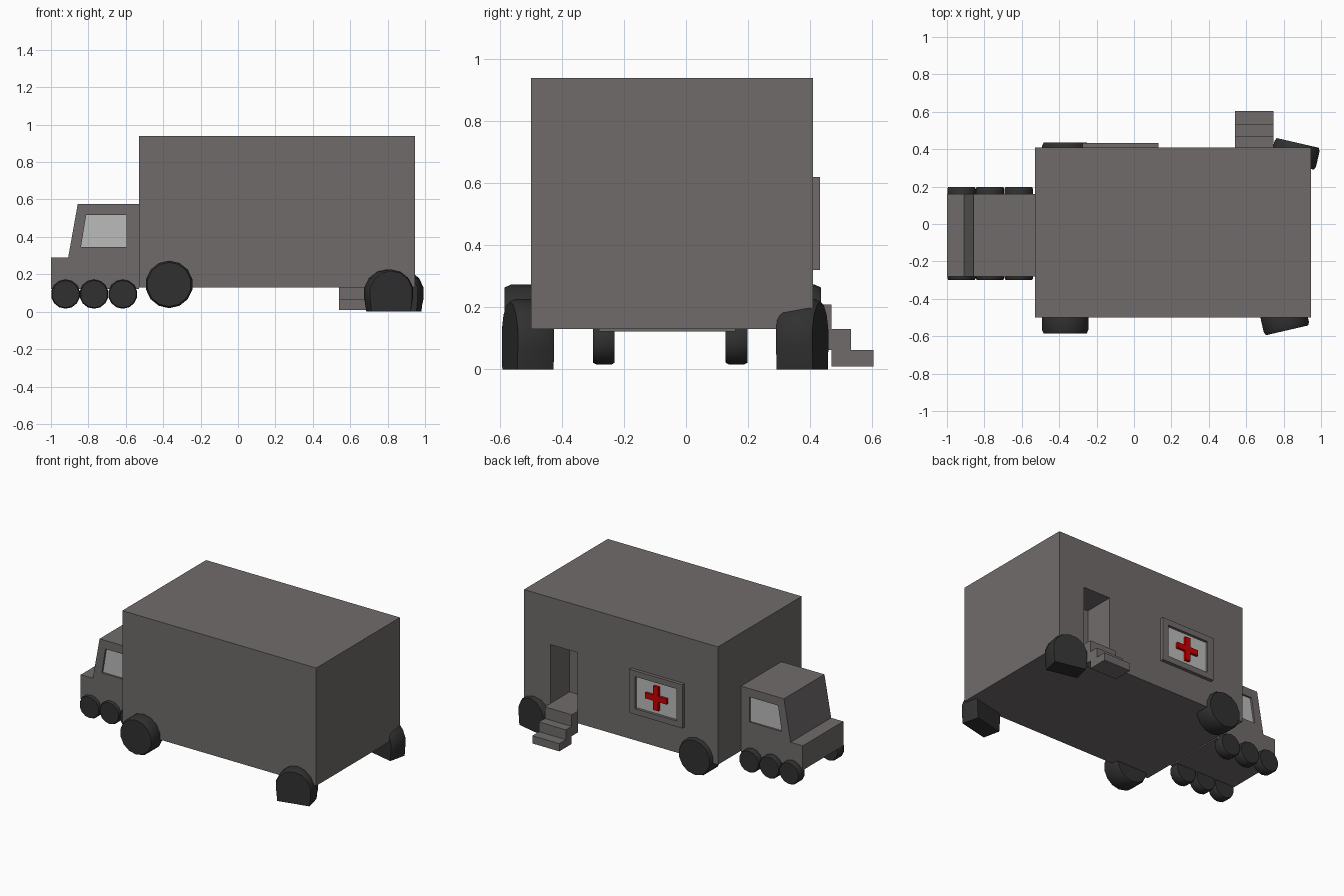
import bpy, bmesh, math
from mathutils import Matrix

if "Cube" in bpy.data.objects:
    bpy.data.objects.remove(bpy.data.objects["Cube"])


def material(name, rgb):
    m = bpy.data.materials.new(name)
    m.diffuse_color = (*rgb, 1)
    m.use_nodes = True
    m.node_tree.nodes["Principled BSDF"].inputs["Base Color"].default_value = m.diffuse_color
    return m


BODY = material("warm_grey", (0.16, 0.148, 0.145))
RUBBER = material("rubber", (0.03, 0.03, 0.03))
GLASS = material("pale_glass", (0.5, 0.5, 0.5))
RED = material("red", (0.6, 0.0, 0.0))


def finish(name, bm, mat):
    bmesh.ops.recalc_face_normals(bm, faces=bm.faces)
    me = bpy.data.meshes.new(name)
    bm.to_mesh(me)
    bm.free()
    ob = bpy.data.objects.new(name, me)
    bpy.context.collection.objects.link(ob)
    me.materials.append(mat)
    return ob


def prism(name, profile, y0, y1, mat=BODY):
    """Extrude an x-z profile along y."""
    bm = bmesh.new()
    face = bm.faces.new([bm.verts.new((x, y0, z)) for x, z in profile])
    ext = bmesh.ops.extrude_face_region(bm, geom=[face])["geom"]
    verts = [v for v in ext if isinstance(v, bmesh.types.BMVert)]
    bmesh.ops.translate(bm, verts=verts, vec=(0, y1 - y0, 0))
    return finish(name, bm, mat)


def box(name, x0, x1, y0, y1, z0, z1, mat=BODY):
    return prism(name, [(x0, z0), (x1, z0), (x1, z1), (x0, z1)], y0, y1, mat)


def cut(target, cutter):
    cutter.hide_render = True
    mod = target.modifiers.new("cut", "BOOLEAN")
    mod.object = cutter
    mod.solver = "EXACT"
    bpy.context.view_layer.objects.active = target
    bpy.ops.object.modifier_apply(modifier=mod.name)
    bpy.data.objects.remove(cutter)


def wheel(name, x, y, z, r, width, turn=0, flat=False, sides=14):
    """Chamfered wheel along y; a flat one has its lower rim pressed to the ground."""
    bm = bmesh.new()
    h, c = width / 2, width * 0.14
    rings = []
    for yy, rr in ((-h, r * .93), (-h + c, r), (h - c, r), (h, r * .93)):
        ring = []
        for i in range(sides):
            a = 2 * math.pi * (i + .5) / sides
            px, pz = rr * math.cos(a), rr * math.sin(a)
            if flat and pz < -0.07:
                pz = -z
                px = math.copysign(min(abs(px) * 1.35, 0.108), px)
            ring.append(bm.verts.new((px, yy, pz)))
        rings.append(ring)
    for a, b in zip(rings, rings[1:]):
        for i in range(sides):
            j = (i + 1) % sides
            bm.faces.new((a[i], a[j], b[j], b[i]))
    bm.faces.new(rings[0])
    bm.faces.new(rings[-1])
    bm.transform(Matrix.Translation((x, y, z)) @ Matrix.Rotation(math.radians(turn), 4, "Z"))
    ob = finish(name, bm, RUBBER)
    bpy.ops.object.select_all(action="DESELECT")
    ob.select_set(True)
    bpy.context.view_layer.objects.active = ob
    bpy.ops.object.shade_smooth_by_angle(angle=math.radians(30))
    return ob


# Cargo body with recessed doorway in the back side
cargo = box("cargo_body", -0.53, 0.945, -0.50, 0.41, 0.13, 0.94)
cut(cargo, box("door_cutter", 0.54, 0.745, 0.20, 0.5, 0.21, 0.615))

# Steps up to the doorway
for i, (y0, y1, z0, z1) in enumerate(((.47, .605, .01, .063), (.40, .533, .063, .13), (.40, .47, .13, .21))):
    box(f"step_{i + 1}", 0.54, 0.745, y0, y1, z0, z1)

# Framed sign with a cross
frame = box("sign_frame", -0.275, 0.13, 0.40, 0.433, 0.32, 0.62)
cut(frame, box("sign_cutter", -0.23, 0.085, 0.413, 0.5, 0.36, 0.58))
box("sign_panel", -0.23, 0.085, 0.405, 0.415, 0.36, 0.58, GLASS)
cx, cz, a, t = -0.072, 0.47, 0.082, 0.019
prism("cross", [(cx + u, cz + v) for u, v in (
    (-t, -a), (t, -a), (t, -t), (a, -t), (a, t), (t, t),
    (t, a), (-t, a), (-t, t), (-a, t), (-a, -t), (-t, -t))], 0.41, 0.432, RED)

# Cab with a sloped windscreen and inset side windows
cab = prism("cab", [(-1, .122), (-.53, .122), (-.53, .575), (-.857, .575), (-.908, .29), (-1, .29)], -0.28, 0.16)
window = [(-.84, .345), (-.595, .345), (-.595, .517), (-.812, .517)]
for side, y_out, s in (("front", -0.28, 1), ("back", 0.16, -1)):
    cut(cab, prism("window_cutter", window, y_out - s * .05, y_out + s * .015))
    prism(f"{side}_window", window, y_out + s * .013, y_out + s * .02, GLASS)

# Three small cab wheels on each side
for side, y in (("front", -0.265), ("back", 0.163)):
    for i, x in enumerate((-0.922, -0.77, -0.616)):
        wheel(f"{side}_cab_wheel_{i + 1}", x, y, 0.094, 0.078, 0.07)

# Large cargo wheels; the rear pair is splayed and flattened
wheel("front_cargo_wheel", -0.368, -0.52, 0.146, 0.127, 0.13)
wheel("back_cargo_wheel", -0.368, 0.37, 0.146, 0.127, 0.13)
wheel("front_flat_wheel", 0.805, -0.51, 0.10, 0.127, 0.12, 13, True)
wheel("back_flat_wheel", 0.862, 0.375, 0.10, 0.127, 0.12, -13, True)
